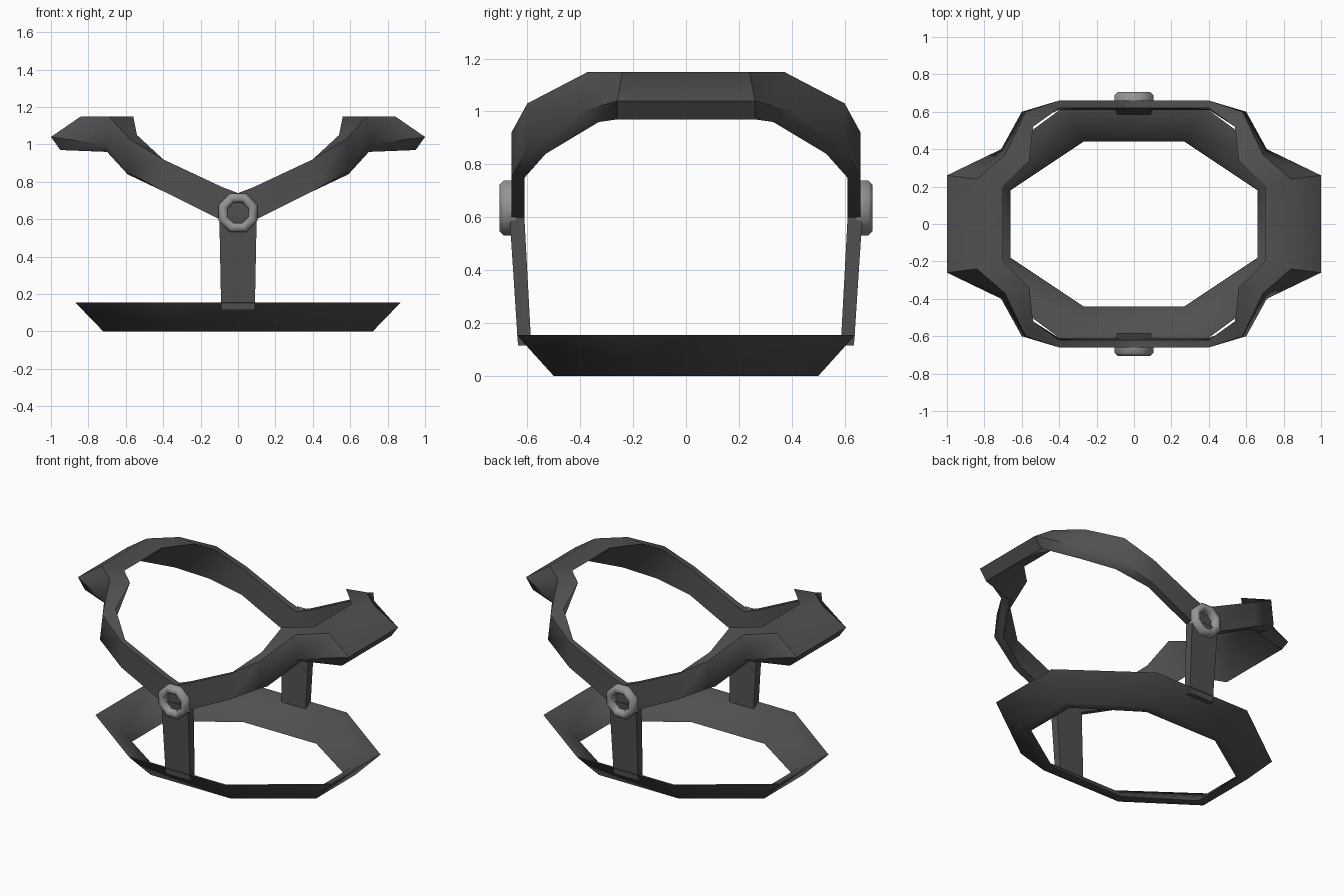
import bpy, bmesh, math

if "Cube" in bpy.data.objects:
    bpy.data.objects.remove(bpy.data.objects["Cube"])

def material(name, v):
    m = bpy.data.materials.new(name)
    m.diffuse_color = (v, v, v, 1)
    m.use_nodes = True
    m.node_tree.nodes["Principled BSDF"].inputs["Base Color"].default_value = m.diffuse_color
    return m

DARK = material("dark_plastic", 0.08)
LIGHT = material("light_metal", 0.3)

def loft(name, sections, mat, closed=True, angle=50):
    """Skin a list of equal-length sections; closed joins last to first."""
    bm = bmesh.new()
    rings = [[bm.verts.new(p) for p in s] for s in sections]
    n = len(rings[0])
    pairs = list(zip(rings, rings[1:]))
    if closed:
        pairs.append((rings[-1], rings[0]))
    else:
        bm.faces.new(rings[0])
        bm.faces.new(rings[-1])
    for a, b in pairs:
        for i in range(n):
            j = (i + 1) % n
            bm.faces.new((a[i], a[j], b[j], b[i]))
    bmesh.ops.recalc_face_normals(bm, faces=bm.faces)
    me = bpy.data.meshes.new(name)
    bm.to_mesh(me)
    bm.free()
    ob = bpy.data.objects.new(name, me)
    bpy.context.collection.objects.link(ob)
    me.materials.append(mat)
    bpy.ops.object.select_all(action='DESELECT')
    ob.select_set(True)
    bpy.context.view_layer.objects.active = ob
    bpy.ops.object.shade_smooth_by_angle(angle=math.radians(angle))
    return ob

def flip(section, sx, sy):
    return [(x * sx, y * sy, z) for x, y, z in section]

def full_ring(quarter):
    """Repeat a quarter (x side to y side) in all four quadrants."""
    back = [flip(s, -1, 1) for s in reversed(quarter) if abs(s[0][0]) > 1e-6]
    half = quarter + back
    return half + [flip(s, -1, -1) for s in half]

# Base: flared octagonal band; profile rows are (x radius, y radius, z)
profile = [(0.72, 0.50, 0), (0.87, 0.64, 0.155), (0.855, 0.625, 0.155),
           (0.70, 0.475, 0.05), (0.66, 0.44, 0)]
base_quarter = [[(a, b * 0.41, z) for a, b, z in profile],
                [(a * 0.41, b, z) for a, b, z in profile]]
loft("base_band", full_ring(base_quarter), DARK)

# Upper band: each station is outer low, outer high, inner high, inner low
stations = [
    [(1.0, 0.26, 1.04), (0.84, 0.24, 1.15), (0.70, 0.20, 1.14), (0.95, 0.26, 0.97)],
    [(0.71, 0.40, 1.00), (0.69, 0.37, 1.15), (0.56, 0.34, 1.15), (0.70, 0.33, 0.96)],
    [(0.60, 0.60, 0.86), (0.58, 0.60, 1.03), (0.54, 0.52, 1.05), (0.59, 0.53, 0.84)],
    [(0.40, 0.66, 0.75), (0.40, 0.66, 0.92), (0.40, 0.62, 0.92), (0.40, 0.61, 0.75)],
    [(0.08, 0.66, 0.59), (0.08, 0.66, 0.77), (0.08, 0.62, 0.77), (0.08, 0.61, 0.59)],
    [(0, 0.66, 0.58), (0, 0.66, 0.74), (0, 0.62, 0.74), (0, 0.61, 0.58)],
]
loft("upper_band", full_ring(stations), DARK)

for label, s in (("front", -1), ("back", 1)):
    # Upright post, leaning slightly outward
    post = [[(-w, s * y0, z), (w, s * y0, z), (w, s * y1, z), (-w, s * y1, z)]
            for w, y0, y1, z in ((0.09, 0.585, 0.635, 0.115), (0.10, 0.612, 0.668, 0.62))]
    loft(label + "_post", post, DARK, closed=False)

    # Octagonal collar with a bevelled face
    collar = []
    for i in range(8):
        t = math.radians(22.5 + 45 * i)
        collar.append([(r * math.cos(t), s * y, 0.635 + r * math.sin(t))
                       for r, y in ((0.112, 0.645), (0.112, 0.69), (0.095, 0.705),
                                    (0.075, 0.705), (0.06, 0.69), (0.06, 0.645))])
    loft(label + "_collar", collar, LIGHT)
